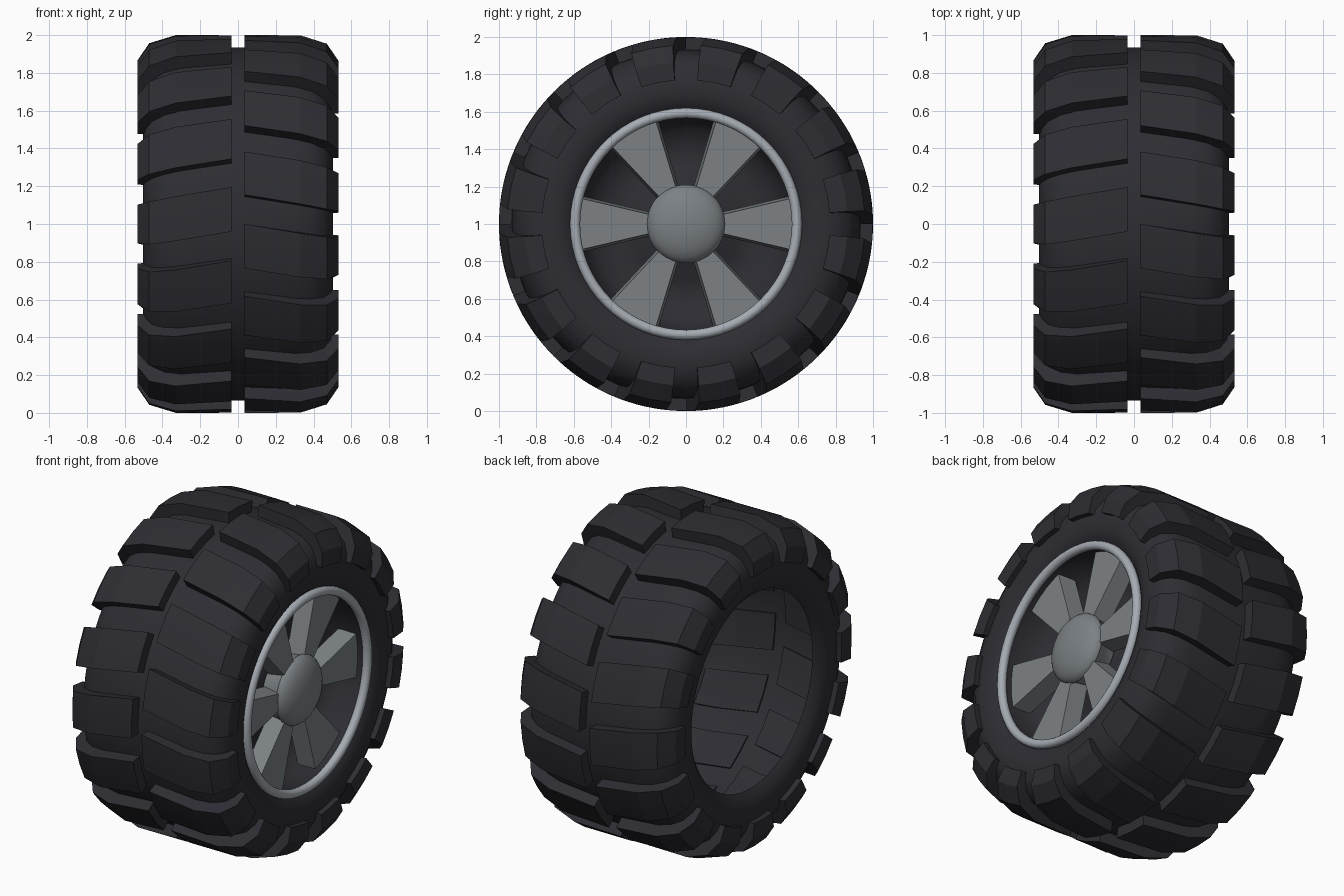
import bpy, bmesh, math
from mathutils import Matrix, Vector

if "Cube" in bpy.data.objects:
    bpy.data.objects.remove(bpy.data.objects["Cube"])

CENTRE = Vector((0, 0, 1))
PITCH = math.radians(22.5)


def material(name, colour):
    m = bpy.data.materials.new(name)
    m.use_nodes = True
    rgba = (*colour, 1)
    m.diffuse_color = rgba
    m.node_tree.nodes["Principled BSDF"].inputs["Base Color"].default_value = rgba
    return m


rubber = material("dark_rubber", (0.026, 0.026, 0.033))
grey = material("grey_metal", (0.20, 0.22, 0.235))
silver = material("silver_metal", (0.38, 0.41, 0.45))


def polar(x, r, a):
    """Point on the wheel: a is measured from the front upwards."""
    return Vector((x, -r * math.cos(a), r * math.sin(a)))


def finish(name, bm, mat, smooth_angle=None):
    bmesh.ops.remove_doubles(bm, verts=bm.verts, dist=1e-4)
    bmesh.ops.recalc_face_normals(bm, faces=bm.faces)
    mesh = bpy.data.meshes.new(name)
    bm.to_mesh(mesh)
    bm.free()
    mesh.materials.append(mat)
    ob = bpy.data.objects.new(name, mesh)
    bpy.context.collection.objects.link(ob)
    ob.location = CENTRE
    if smooth_angle:
        bpy.ops.object.select_all(action="DESELECT")
        bpy.context.view_layer.objects.active = ob
        ob.select_set(True)
        bpy.ops.object.shade_smooth_by_angle(angle=math.radians(smooth_angle))
    return ob


def lathe(name, profile, mat, steps=64, closed=False):
    """Spin an (x, radius) profile round the axle."""
    bm = bmesh.new()
    vs = [bm.verts.new(polar(x, r, 0)) for x, r in profile]
    edges = [bm.edges.new(p) for p in zip(vs, vs[1:])]
    if closed:
        edges.append(bm.edges.new((vs[-1], vs[0])))
    bmesh.ops.spin(bm, geom=vs + edges, axis=(1, 0, 0), cent=(0, 0, 0),
                   angle=math.tau, steps=steps, use_duplicate=False)
    return finish(name, bm, mat, 40)


# Tyre carcass, an open shell mirrored about the middle
half = [(0.0, 0.935), (0.30, 0.93), (0.39, 0.91), (0.455, 0.87), (0.49, 0.81),
        (0.503, 0.75), (0.50, 0.69), (0.485, 0.64), (0.45, 0.60)]
lathe("tyre", [(-x, r) for x, r in reversed(half[1:])] + half, rubber)

# Tread blocks: slanted, staggered half a pitch between the two sides
outer = [(0.035, 1.0), (0.33, 1.0), (0.47, 0.957), (0.533, 0.865), (0.533, 0.77)]
inner = [(0.035, 0.925), (0.29, 0.92), (0.42, 0.885), (0.48, 0.81), (0.49, 0.77)]
HALF_WIDTH = math.radians(6.8)


def add_block(bm, side, angle):
    rows = []
    for profile, lift in ((outer, 1.0), (inner, 1.0)):
        for x, r in profile:
            slant = math.radians(4.8) * (1 - min(x, 0.5) / 0.5)
            rows.append([bm.verts.new(polar(side * x, r * lift, angle + slant + k * HALF_WIDTH))
                         for k in (-1, 0, 1)])
    n = len(outer)
    ring = rows[:n] + rows[n:][::-1]
    # Skin round the block, then close both flanks
    for a, b in zip(ring, ring[1:] + ring[:1]):
        for k in (0, 1):
            bm.faces.new((a[k], a[k + 1], b[k + 1], b[k]))
    for i in range(n - 1):
        for k in (0, 2):
            bm.faces.new((rows[i][k], rows[i + 1][k], rows[n + i + 1][k], rows[n + i][k]))


for side, name, offset in ((1, "left_tread", 0.5), (-1, "right_tread", 0.0)):
    bm = bmesh.new()
    for i in range(16):
        add_block(bm, side, (i + offset) * PITCH)
    finish(name, bm, rubber, 12)

# Rim ring
ring = [(0.475 + 0.027 * math.cos(t), 0.593 + 0.027 * math.sin(t))
        for t in (math.tau * i / 12 for i in range(12))]
lathe("rim_ring", ring, silver, closed=True)

# Dark dish behind the spokes
lathe("wheel_dish", [(0.46, 0.58), (0.32, 0.565), (0.25, 0.50), (0.21, 0.40),
                     (0.22, 0.30), (0.28, 0.20), (0.30, 0.0)], rubber)

# Six flared spokes
bm = bmesh.new()
for i in range(6):
    turn = Matrix.Rotation(i * math.tau / 6, 4, "X")
    layers = []
    for x, grow in ((0.42, 0.0), (0.31, 0.014)):
        corners = ((0.17, -0.045 - grow), (0.575, -0.14 - grow),
                   (0.575, 0.14 + grow), (0.17, 0.045 + grow))
        layers.append([bm.verts.new(turn @ Vector((x, r, w))) for r, w in corners])
    front, back = layers
    bm.faces.new(front)
    bm.faces.new(back)
    for k in range(4):
        j = (k + 1) % 4
        bm.faces.new((front[k], front[j], back[j], back[k]))
finish("spokes", bm, grey)

# Domed hub cap
dome = [(0.41 + 0.09 * math.sin(t), 0.21 * math.cos(t))
        for t in (math.pi / 2 * i / 8 for i in range(9))]
lathe("hub_cap", [(0.30, 0.19), (0.40, 0.20)] + dome, grey, 48)
